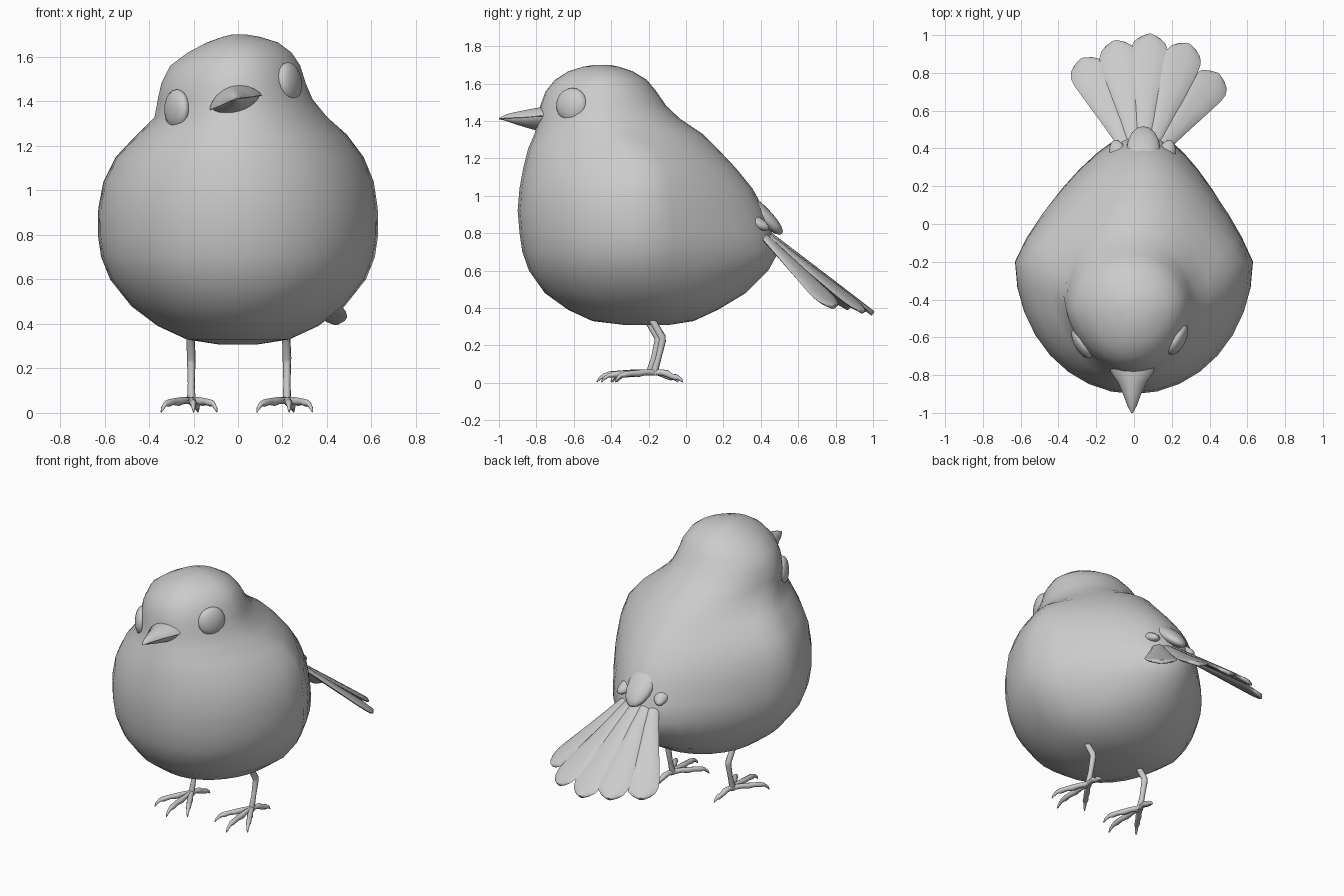
import bpy, bmesh, math
from mathutils import Vector, Matrix

if "Cube" in bpy.data.objects:
    bpy.data.objects.remove(bpy.data.objects["Cube"])


def loft(name, rings, sharp=60):
    """Skin a list of equal-length closed rings and cap both ends."""
    bm = bmesh.new()
    vs = [[bm.verts.new(p) for p in r] for r in rings]
    n = len(rings[0])
    for a, b in zip(vs, vs[1:]):
        for i in range(n):
            j = (i + 1) % n
            bm.faces.new((a[i], a[j], b[j], b[i]))
    bm.faces.new(vs[0][::-1])
    bm.faces.new(vs[-1])
    bmesh.ops.recalc_face_normals(bm, faces=bm.faces)
    me = bpy.data.meshes.new(name)
    bm.to_mesh(me)
    bm.free()
    for p in me.polygons:
        p.use_smooth = True
    me.set_sharp_from_angle(angle=math.radians(sharp))
    ob = bpy.data.objects.new(name, me)
    bpy.context.collection.objects.link(ob)
    return ob


def tube(name, pts, sides=8):
    """Round tube through (point, radius) pairs."""
    P = [Vector(p) for p, _ in pts]
    rings = []
    for i, (_, r) in enumerate(pts):
        d = (P[min(i + 1, len(P) - 1)] - P[max(i - 1, 0)]).normalized()
        u = d.cross(Vector((1, 0.2, 0.1))).normalized()
        v = d.cross(u)
        rings.append([P[i] + r * (math.cos(a) * u + math.sin(a) * v)
                      for a in (2 * math.pi * k / sides for k in range(sides))])
    return loft(name, rings)


def ellipsoid(name, loc, axes, radii, seg=20):
    bm = bmesh.new()
    bmesh.ops.create_uvsphere(bm, u_segments=seg, v_segments=seg // 2 + 2, radius=1)
    rot = Matrix(axes).transposed().to_4x4()
    bm.transform(Matrix.Translation(loc) @ rot @ Matrix.Diagonal((*radii, 1)))
    bmesh.ops.recalc_face_normals(bm, faces=bm.faces)
    me = bpy.data.meshes.new(name)
    bm.to_mesh(me)
    bm.free()
    for p in me.polygons:
        p.use_smooth = True
    ob = bpy.data.objects.new(name, me)
    bpy.context.collection.objects.link(ob)
    return ob


def step(a, b, x):
    t = min(1, max(0, (x - a) / (b - a)))
    return t * t * (3 - 2 * t)


# Body and head: horizontal slices (z, front y, back y, left width, right width)
slices = [
    (.308, -.32, -.10, .09, .09), (.33, -.50, .04, .23, .23), (.39, -.63, .17, .36, .36),
    (.48, -.755, .32, .48, .48), (.60, -.84, .44, .575, .575), (.70, -.875, .495, .615, .615),
    (.80, -.89, .46, .63, .63), (.92, -.90, .42, .628, .628), (1.04, -.89, .355, .605, .61),
    (1.15, -.87, .265, .55, .565), (1.25, -.845, .17, .455, .49), (1.33, -.81, .09, .375, .40),
    (1.41, -.79, -.03, .36, .335), (1.48, -.78, -.105, .345, .305), (1.56, -.75, -.16, .305, .28),
    (1.62, -.70, -.21, .225, .24), (1.665, -.63, -.285, .14, .18), (1.69, -.55, -.36, .07, .10),
    (1.70, -.49, -.41, .03, .04)]
rings = []
for z, yf, yb, wl, wr in slices:
    h = step(1.18, 1.42, z)
    yc = -.2 - .25 * h
    taper = .4 * (1 - h) * step(.33, .65, z)
    ring = []
    for i in range(32):
        c, s = math.cos(math.pi * i / 16), math.sin(math.pi * i / 16)
        x = c * (wr if c > 0 else wl)
        if s > 0:
            x = x * (1 - taper * s) + .05 * s * s * (1 - h) * step(.4, .7, z)
            y = yc + s * (yb - yc)
        else:
            x *= 1 + .15 * h * s
            y = yc + s * (yc - yf)
        ring.append((x, y, z))
    rings.append(ring)
loft("body", rings)

# Eyes: flattened balls set into the tilted head
for side, loc, nrm in (("right", (.232, -.612, 1.487), (.88, -.46, .12)),
                       ("left", (-.275, -.632, 1.365), (-.86, -.50, .02))):
    n = Vector(nrm).normalized()
    u = n.cross(Vector((0, 0, 1))).normalized()
    ellipsoid(side + "_eye", Vector(loc), (u, n.cross(u), n), (.09, .09, .04))

# Beak: two lofted halves rolled with the head
roll = math.radians(16)


def beak(name, sections):
    out = []
    for y, w, hgt in sections:
        z0 = 1.395 + .015 * min(1, (-.78 - y) / .2)
        ring = []
        for k in range(11):
            a = math.pi * k / 10
            x, z = w * math.cos(a), hgt * math.sin(a) ** 1.4
            ring.append((-.01 + x * math.cos(roll) - z * math.sin(roll), y,
                         z0 + x * math.sin(roll) + z * math.cos(roll)))
        out.append(ring)
    loft(name, out, 50)


beak("upper_beak", [(-.70, .13, .085), (-.78, .12, .075), (-.84, .078, .062),
                    (-.91, .046, .044), (-.96, .027, .028), (-1.0, .005, .006)])
beak("lower_beak", [(-.70, .12, -.05), (-.79, .105, -.045), (-.86, .06, -.033),
                    (-.92, .034, -.02), (-.975, .008, -.006)])

# Tail: five overlapping feathers spread in an arched fan
tips = [Vector(p) for p in ((-.275, .87, .40), (-.10, .965, .39), (.085, 1.0, .37),
                            (.285, .95, .38), (.445, .79, .405))]
for i, tip in enumerate(tips):
    base = Vector((-.03 + .04 * i, .38, .845 - .012 * abs(i - 2)))
    d = tip - base
    across = tips[min(i + 1, 4)] - tips[max(i - 1, 0)]
    across = (across - across.project(d)).normalized()
    up = across.cross(d).normalized()
    rings = []
    for t, w in ((0, .028), (.3, .052), (.6, .08), (.8, .098), (.88, .098),
                 (.94, .082), (.98, .052), (1, .018)):
        c = base + d * t
        rings.append([c + across * w * math.cos(a) + up * .014 * math.sin(a)
                      for a in (math.pi * k / 5 for k in range(10))])
    loft("tail_feather_%d" % (i + 1), rings)

# Covert feathers over the tail root
for name, loc, d, radii in (("rump_covert", (.05, .395, .91), (0, .72, -.69), (.09, .165, .045)),
                            ("left_covert", (-.075, .35, .87), (-.25, .8, -.4), (.05, .11, .035)),
                            ("right_covert", (.165, .35, .87), (.25, .8, -.4), (.05, .11, .035))):
    v = Vector(d).normalized()
    u = v.cross(Vector((0, 0, 1))).normalized()
    ellipsoid(name, Vector(loc), (u, v, u.cross(v)), radii, 16)

# Legs and feet: bent shank, three front toes and one back toe
for side, x, dy in (("left", -.21, -.012), ("right", .22, .012)):
    tube(side + "_leg", [((x - .005, -.22 + dy, .39), .02), ((x - .003, -.19 + dy, .33), .019),
                         ((x, -.14 + dy, .245), .02), ((x, -.138 + dy, .225), .019),
                         ((x, -.16 + dy, .13), .016), ((x, -.178 + dy, .07), .019),
                         ((x, -.18 + dy, .04), .017)])
    toes = (("outer", -.135, -.20), ("middle", .01, -.285), ("inner", .115, -.21), ("back", .03, .15))
    for toe, tx, ty in toes:
        def at(t, z):
            return (x + tx * t, -.18 + dy + ty * t, z)
        drop = .015 if toe == "back" else 0
        tube(side + "_" + toe + "_toe",
             [(at(0, .055), .017), (at(.25, .056), .016), (at(.42, .05), .019),
              (at(.6, .05 - drop), .015), (at(.76, .044 - drop), .017),
              (at(.86, .04 - drop), .011), (at(.95, .022 - drop / 2), .008),
              (at(1, .004), .003)])
